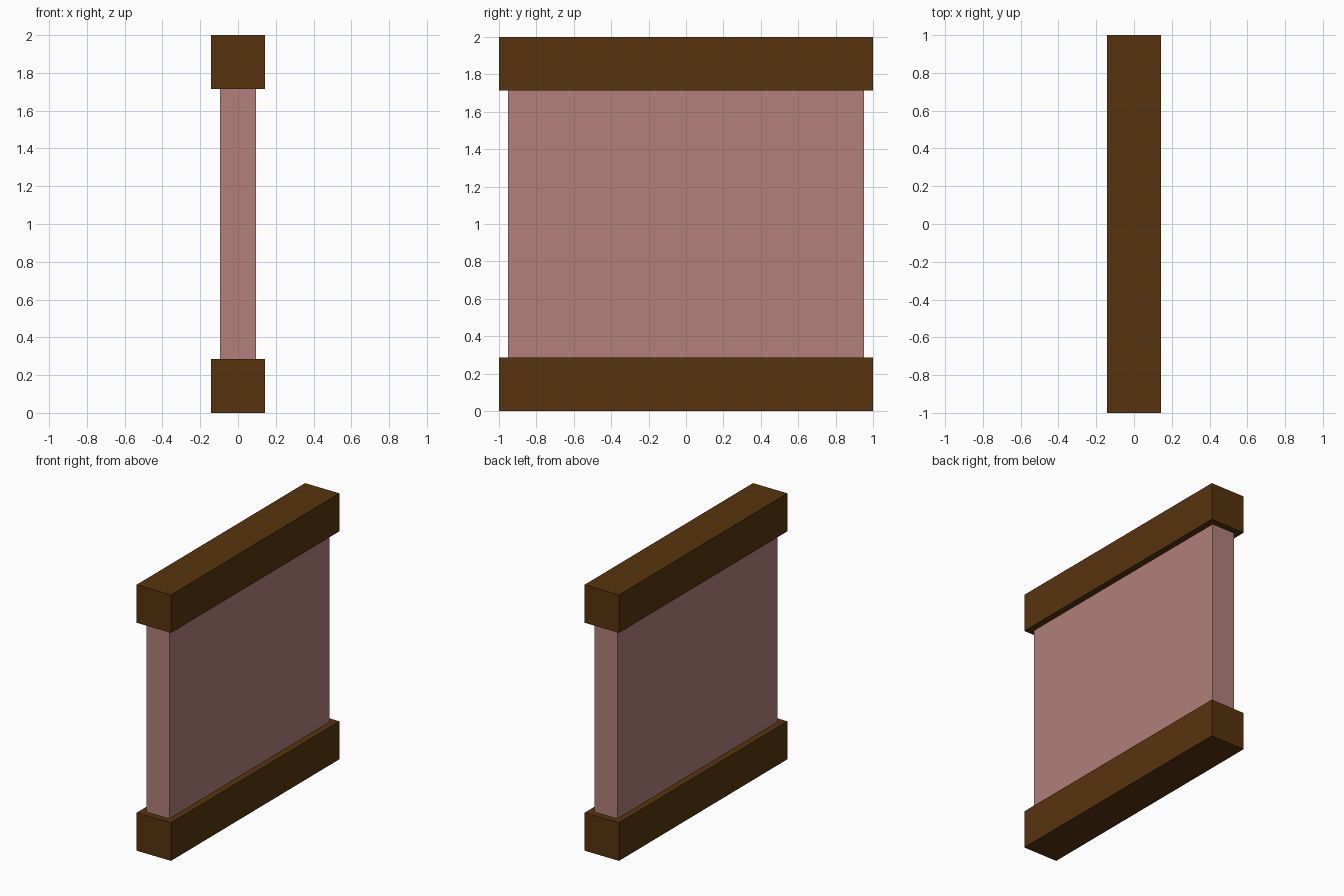
import bpy

if "Cube" in bpy.data.objects:
    bpy.data.objects.remove(bpy.data.objects["Cube"])


def material(name, color):
    m = bpy.data.materials.new(name)
    m.diffuse_color = (*color, 1.0)
    m.use_nodes = True
    m.node_tree.nodes["Principled BSDF"].inputs["Base Color"].default_value = m.diffuse_color
    return m


def box(name, size, z_mid, mat):
    bpy.ops.mesh.primitive_cube_add(size=1, location=(0, 0, z_mid))
    ob = bpy.context.object
    ob.name = name
    ob.scale = size
    bpy.ops.object.transform_apply(location=False, rotation=False, scale=True)
    ob.data.materials.append(mat)
    return ob


wood = material("dark brown wood", (0.095, 0.034, 0.004))
plaster = material("dusty pink", (0.445, 0.214, 0.194))

BEAM = 0.286           # square beam section
PANEL_H = 2 - 2 * BEAM  # panel fills the gap between the beams

# Bottom and top beams
for name, z in (("bottom_beam", BEAM / 2), ("top_beam", 2 - BEAM / 2)):
    box(name, (BEAM, 2.0, BEAM), z, wood)

# Wall panel, slightly inset from the beams
box("wall_panel", (0.19, 1.904, PANEL_H), 1.0, plaster)
